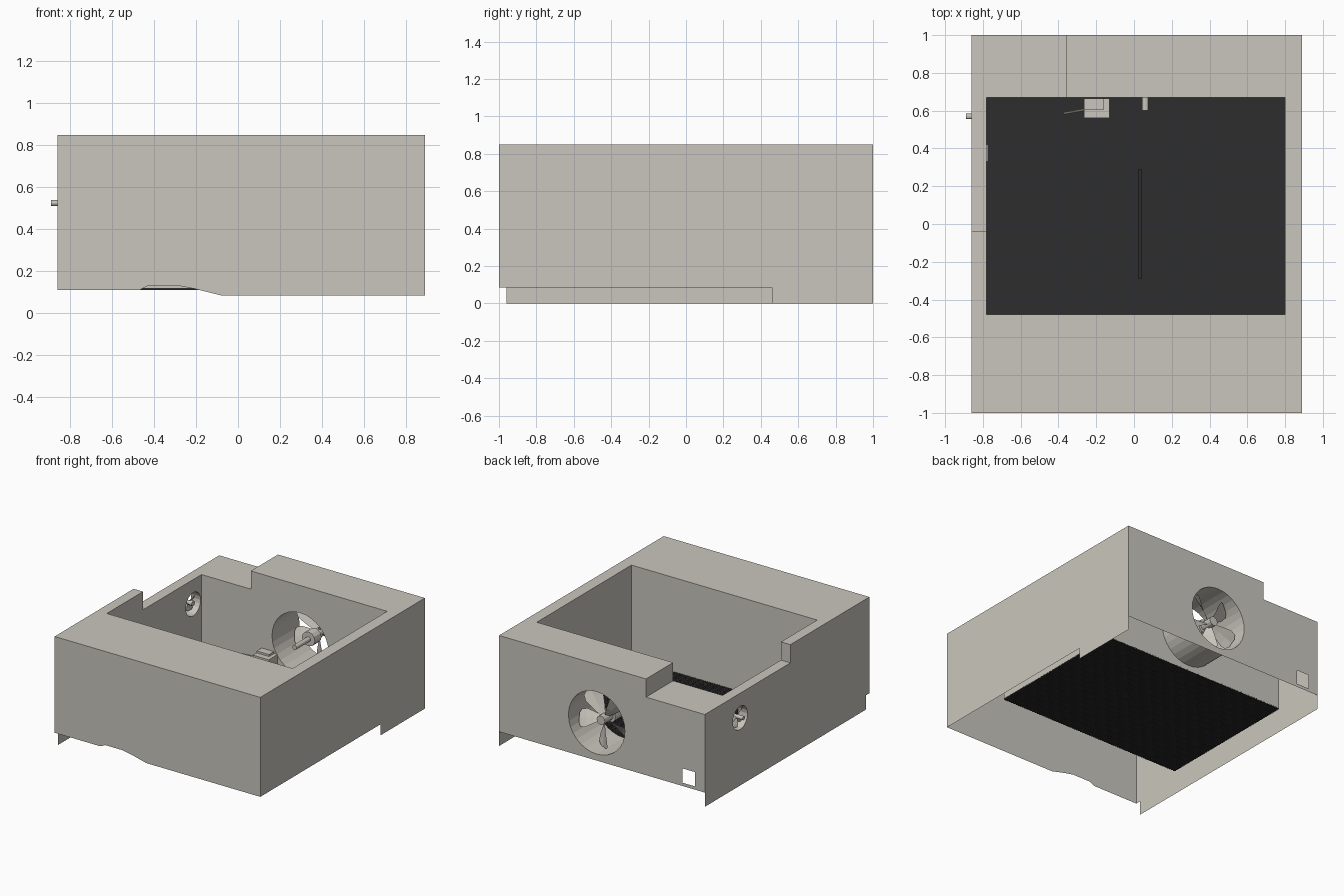
import bpy, bmesh
from math import sin, cos, pi, radians
from mathutils import Matrix, Vector

if "Cube" in bpy.data.objects:
    bpy.data.objects.remove(bpy.data.objects["Cube"])


def material(name, rgb):
    m = bpy.data.materials.new(name)
    m.diffuse_color = (*rgb, 1)
    m.use_nodes = True
    m.node_tree.nodes["Principled BSDF"].inputs["Base Color"].default_value = m.diffuse_color
    return m


FOAM = material("warm_grey", (0.59, 0.565, 0.51))
DARK = material("charcoal", (0.026, 0.026, 0.026))


def finish(bm, name, mat):
    me = bpy.data.meshes.new(name)
    bm.to_mesh(me)
    bm.free()
    me.materials.append(mat)
    ob = bpy.data.objects.new(name, me)
    bpy.context.collection.objects.link(ob)
    return ob


def place(axis, at, p):
    """Put a 2D point on the plane where the given axis equals at."""
    c = list(p)
    c.insert(axis, at)
    return Vector(c)


def circle(cx, cy, r, n=24):
    return [(cx + r * cos(2 * pi * i / n), cy + r * sin(2 * pi * i / n)) for i in range(n)]


def panel(bm, axis, at, outward, outline, *holes):
    """Flat sheet with optional holes."""
    edges = []
    for loop in (outline, *holes):
        vs = [bm.verts.new(place(axis, at, p)) for p in loop]
        edges += [bm.edges.new((vs[i - 1], vs[i])) for i in range(len(vs))]
    normal = place(axis, outward, (0, 0))
    res = bmesh.ops.triangle_fill(bm, use_beauty=True, edges=edges, normal=normal)
    for f in res["geom"]:
        if isinstance(f, bmesh.types.BMFace):
            f.normal_update()
            if f.normal.dot(normal) < 0:
                f.normal_flip()


def tube(bm, axis, a, b, ring):
    """Open tunnel between two planes."""
    va = [bm.verts.new(place(axis, a, p)) for p in ring]
    vb = [bm.verts.new(place(axis, b, p)) for p in ring]
    for i in range(len(ring)):
        bm.faces.new((va[i - 1], va[i], vb[i], vb[i - 1]))


def rect(x0, x1, y0, y1):
    return [(x0, y0), (x1, y0), (x1, y1), (x0, y1)]


def box(bm, x0, x1, y0, y1, z0, z1):
    m = Matrix.Translation(((x0 + x1) / 2, (y0 + y1) / 2, (z0 + z1) / 2)) @ \
        Matrix.Diagonal((x1 - x0, y1 - y0, z1 - z0, 1))
    bmesh.ops.create_cube(bm, size=1, matrix=m)


# Overall levels: outer box, inner well, top, lowered corner, floor
X0, X1, IX0, IX1, IY0, IY1 = -0.86, 0.89, -0.78, 0.80, -0.48, 0.67
TOP, LOW, FLOOR = 0.85, 0.71, 0.12
NX, NY = -0.36, -0.04
big, small = circle(0.06, 0.40, 0.24, 32), circle(0.57, 0.52, 0.09, 20)

# Hollow shell, open underneath
bm = bmesh.new()
panel(bm, 1, -1, -1, [(X0, 0.11), (-0.47, 0.11), (-0.43, 0.13), (-0.28, 0.13), (-0.2, 0.115),
                      (-0.08, 0.085), (X1, 0.085), (X1, TOP), (X0, TOP)])
panel(bm, 1, 1, 1, [(X0, 0.11), (X1, 0.11), (X1, TOP), (NX, TOP), (NX, LOW), (X0, LOW)],
      big, rect(-0.775, -0.67, 0.135, 0.245))
panel(bm, 0, X0, -1, [(-1, 0.11), (-0.96, 0.11), (-0.96, 0), (1, 0), (1, LOW),
                      (NY, LOW), (NY, TOP), (-1, TOP)], small)
panel(bm, 0, X1, 1, [(-1, 0.085), (0.46, 0.085), (0.46, 0), (1, 0), (1, TOP), (-1, TOP)])
# well walls
panel(bm, 1, IY0, 1, rect(IX0, IX1, FLOOR, TOP))
panel(bm, 0, IX1, -1, rect(IY0, IY1, FLOOR, TOP))
panel(bm, 1, IY1, -1, [(IX0, FLOOR), (IX1, FLOOR), (IX1, TOP), (NX, TOP), (NX, LOW), (IX0, LOW)], big)
panel(bm, 0, IX0, 1, [(IY0, FLOOR), (IY1, FLOOR), (IY1, LOW), (NY, LOW), (NY, TOP), (IY0, TOP)], small)
# rim, lowered corner and its steps
panel(bm, 2, TOP, 1, [(X0, NY), (X0, -1), (X1, -1), (X1, 1), (NX, 1), (NX, IY1),
                      (IX1, IY1), (IX1, IY0), (IX0, IY0), (IX0, NY)])
panel(bm, 2, LOW, 1, [(X0, NY), (IX0, NY), (IX0, IY1), (NX, IY1), (NX, 1), (X0, 1)])
panel(bm, 1, NY, 1, rect(X0, IX0, LOW, TOP))
panel(bm, 0, NX, -1, rect(IY1, 1, LOW, TOP))
# fan tunnels
tube(bm, 1, IY1, 1, big)
tube(bm, 0, X0, IX0, small)
bmesh.ops.remove_doubles(bm, verts=bm.verts, dist=1e-4)
finish(bm, "box_shell", FOAM)

# Dark floor plate with fine crossed ribs
bm = bmesh.new()
box(bm, IX0, IX1, IY0, IY1, FLOOR - 0.004, FLOOR + 0.004)
for i in range(79):
    x = IX0 + 0.005 + i * 0.02
    box(bm, x, x + 0.01, IY0, IY1, FLOOR - 0.007, FLOOR + 0.007)
for i in range(57):
    y = IY0 + 0.005 + i * 0.02
    box(bm, IX0, IX1, y, y + 0.01, FLOOR - 0.006, FLOOR + 0.006)
box(bm, 0.025, 0.04, -0.29, 0.29, FLOOR, FLOOR + 0.02)
finish(bm, "floor_grille", DARK)


def fan(name, matrix, r, blades, shaft):
    """Propeller along local z; shaft is a list of (radius, z0, z1)."""
    bm = bmesh.new()
    for rad, z0, z1 in shaft:
        bmesh.ops.create_cone(bm, cap_ends=True, segments=12, radius1=rad, radius2=rad,
                              depth=z1 - z0, matrix=Matrix.Translation((0, 0, (z0 + z1) / 2)))
    for b in range(blades):
        rot = Matrix.Rotation(2 * pi * b / blades + 0.25, 3, 'Z')
        prev = None
        # stations: distance, half width, pitch
        for d, w, pitch in ((0.12, 0.08, 50), (0.4, 0.19, 42), (0.7, 0.29, 34),
                            (0.88, 0.27, 28), (0.96, 0.15, 25)):
            t = radians(pitch)
            row = [bm.verts.new(rot @ Vector((d * r, s * w * r * cos(t), s * w * r * sin(t))))
                   for s in (-1, 0, 1)]
            if prev:
                for k in (0, 1):
                    bm.faces.new((prev[k], row[k], row[k + 1], prev[k + 1]))
            prev = row
    bmesh.ops.transform(bm, matrix=matrix, verts=bm.verts)
    finish(bm, name, FOAM)


fan("back_fan", Matrix.Translation((0.06, 0.90, 0.40)) @ Matrix.Rotation(-pi / 2, 4, 'X'), 0.235, 5,
    [(0.035, -0.05, 0.05), (0.055, -0.13, -0.05), (0.018, -0.3, -0.13)])
fan("side_fan", Matrix.Translation((-0.83, 0.57, 0.525)) @ Matrix.Rotation(-pi / 2, 4, 'Y'), 0.085, 5,
    [(0.015, -0.03, 0.06), (0.02, -0.05, -0.03)])

# Control box with sensor arm, and small plate on the left well wall
bm = bmesh.new()
box(bm, -0.265, -0.13, 0.56, 0.665, 0.13, 0.27)
box(bm, -0.265, -0.16, 0.605, 0.665, 0.27, 0.285)
finish(bm, "control_box", FOAM)
bm = bmesh.new()
bmesh.ops.create_cone(bm, cap_ends=True, segments=8, radius1=0.006, radius2=0.006, depth=0.12,
                      matrix=Matrix.Translation((-0.315, 0.595, 0.24))
                      @ Matrix.Rotation(radians(10), 4, 'Z') @ Matrix.Rotation(pi / 2, 4, 'Y'))
finish(bm, "sensor_arm", FOAM)
bm = bmesh.new()
box(bm, IX0, IX0 + 0.006, 0.33, 0.42, 0.17, 0.26)
finish(bm, "wall_plate", FOAM)
